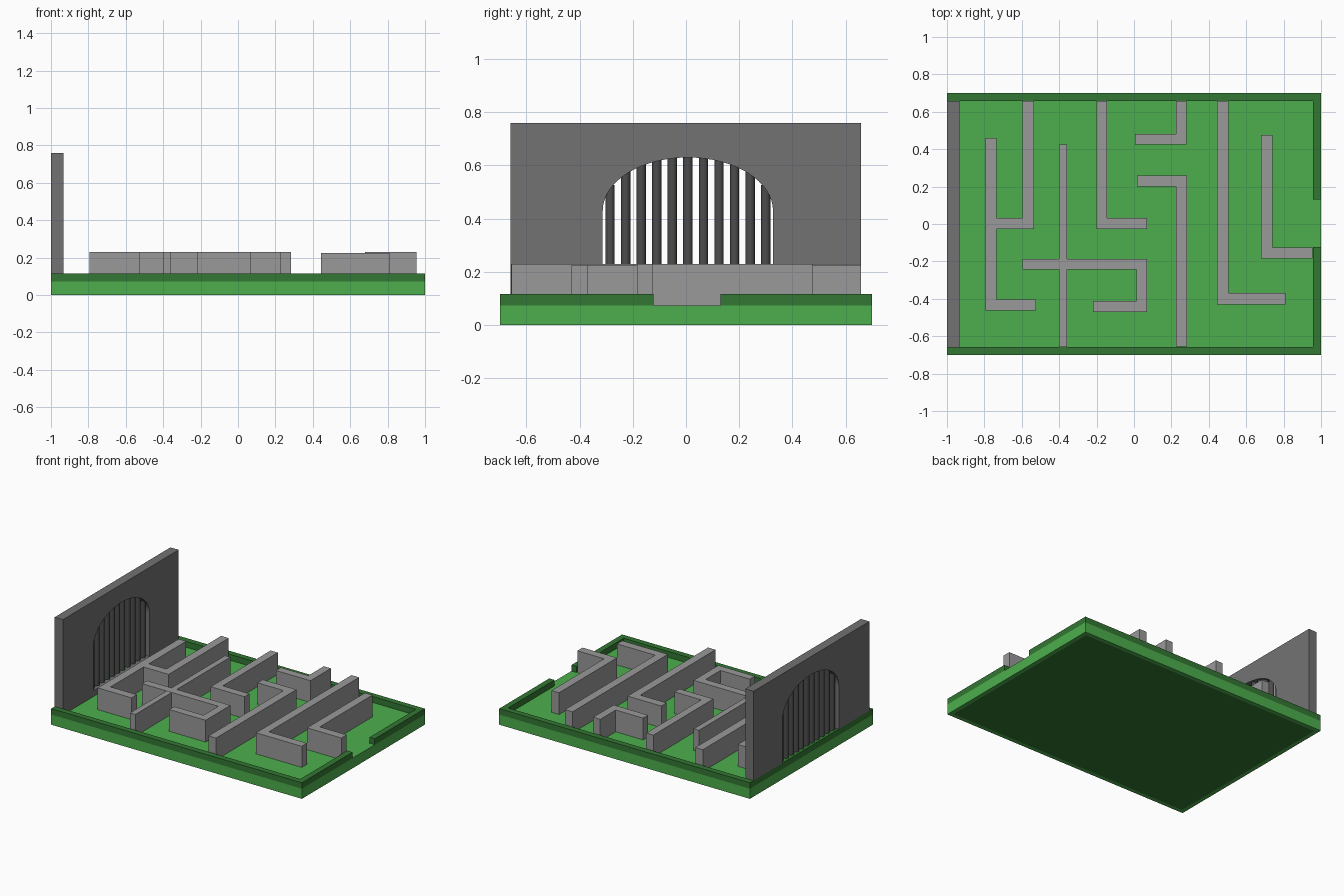
import bpy, bmesh, math
from mathutils import Vector

if "Cube" in bpy.data.objects:
    bpy.data.objects.remove(bpy.data.objects["Cube"])

FLOOR, RIM_TOP, WALL_TOP = 0.073, 0.116, 0.23


def material(name, rgb):
    m = bpy.data.materials.new(name)
    m.diffuse_color = (*rgb, 1)
    m.use_nodes = True
    m.node_tree.nodes["Principled BSDF"].inputs["Base Color"].default_value = m.diffuse_color
    return m


GREEN = material("grass green", (0.074, 0.429, 0.074))
DARK_GREEN = material("dark green", (0.033, 0.184, 0.033))
STONE = material("light stone", (0.319, 0.319, 0.319))
GATE = material("gate grey", (0.171, 0.171, 0.171))
IRON = material("dark iron", (0.073, 0.073, 0.073))


def prism(name, outline, offset, mat):
    """Extrude a closed 3D outline along an offset vector."""
    bm = bmesh.new()
    face = bm.faces.new([bm.verts.new(p) for p in outline])
    ext = bmesh.ops.extrude_face_region(bm, geom=[face])
    verts = [g for g in ext["geom"] if isinstance(g, bmesh.types.BMVert)]
    bmesh.ops.translate(bm, verts=verts, vec=offset)
    bmesh.ops.recalc_face_normals(bm, faces=bm.faces)
    mesh = bpy.data.meshes.new(name)
    bm.to_mesh(mesh)
    bm.free()
    mesh.materials.append(mat)
    obj = bpy.data.objects.new(name, mesh)
    bpy.context.collection.objects.link(obj)
    return obj


def box(name, x0, x1, y0, y1, z0, z1, mat):
    pts = [(x0, y0, z0), (x1, y0, z0), (x1, y1, z0), (x0, y1, z0)]
    return prism(name, pts, (0, 0, z1 - z0), mat)


def path_wall(name, path, width, z0, z1, mat):
    """Wall of constant width along an axis-aligned centre line."""
    pts = [Vector(p) for p in path]
    dirs = [(b - a).normalized() for a, b in zip(pts, pts[1:])]
    normals = [Vector((-d.y, d.x)) for d in dirs]
    left, right = [], []
    for i, p in enumerate(pts):
        if i == 0:
            n = normals[0]
        elif i == len(pts) - 1:
            n = normals[-1]
        else:
            n = normals[i - 1] + normals[i]
        left.append(p + n * width / 2)
        right.append(p - n * width / 2)
    outline = [(p.x, p.y, z0) for p in left + right[::-1]]
    return prism(name, outline, (0, 0, z1 - z0), mat)


# Base slab, with a darker panel set into the underside
base = box("base", -1, 1, -0.7, 0.7, 0, FLOOR, GREEN)
base.data.materials.append(DARK_GREEN)
bm = bmesh.new()
bm.from_mesh(base.data)
bottom = [f for f in bm.faces if f.normal.z < -0.9]
bmesh.ops.inset_region(bm, faces=bottom, thickness=0.042)
for f in bottom:
    f.material_index = 1
bm.to_mesh(base.data)
bm.free()

# Raised rim with an entrance gap on the right
path_wall("rim", [(0.979, 0.13), (0.979, 0.679), (-0.979, 0.679),
                  (-0.979, -0.679), (0.979, -0.679), (0.979, -0.122)],
          0.042, FLOOR, RIM_TOP, DARK_GREEN)

# Maze walls: centre line, width, top
maze = [
    ([(-0.765, 0.46), (-0.765, -0.433), (-0.525, -0.433)], 0.06, WALL_TOP),
    ([(-0.565, 0.658), (-0.565, 0.003), (-0.735, 0.003)], 0.06, WALL_TOP),
    ([(-0.38, 0.425), (-0.38, -0.658)], 0.042, WALL_TOP - 0.001),
    ([(-0.595, -0.215), (0.042, -0.215), (0.042, -0.441), (-0.22, -0.441)], 0.057, WALL_TOP),
    ([(-0.172, 0.658), (-0.172, 0.003), (0.07, 0.003)], 0.057, WALL_TOP),
    ([(0.252, 0.658), (0.252, 0.453), (0.005, 0.453)], 0.057, WALL_TOP),
    ([(0.015, 0.23), (0.254, 0.23), (0.254, -0.656)], 0.06, WALL_TOP),
    ([(0.475, 0.658), (0.475, -0.4), (0.81, -0.4)], 0.06, 0.225),
    ([(0.71, 0.475), (0.71, -0.155), (0.955, -0.155)], 0.06, WALL_TOP),
]
for i, (path, width, top) in enumerate(maze, 1):
    path_wall(f"maze_wall_{i}", path, width, FLOOR, top, STONE)

# Gate wall with an arched opening, and its footing inside the rim
CY, HALF, SPRING, RISE = 0.007, 0.32, 0.43, 0.2
X0, X1 = -1, -0.934
outline = [(X0, -0.66, RIM_TOP), (X0, -0.66, 0.76), (X0, 0.658, 0.76),
           (X0, 0.658, RIM_TOP), (X0, CY + HALF, RIM_TOP)]
for i in range(33):
    a = math.pi * i / 32
    outline.append((X0, CY + HALF * math.cos(a), SPRING + RISE * math.sin(a)))
outline.append((X0, CY - HALF, RIM_TOP))
prism("gate_wall", outline, (X1 - X0, 0, 0), GATE)
box("gate_footing", -0.958, X1, -0.658, 0.658, FLOOR, RIM_TOP, GATE)

# Round bars reaching up to the arch
for i in range(11):
    dy = (i - 5) * 0.0585
    top = SPRING + RISE * math.sqrt(1 - (dy / HALF) ** 2) + 0.015
    bpy.ops.mesh.primitive_cylinder_add(
        vertices=24, radius=0.0175, depth=top - RIM_TOP,
        location=(-0.967, CY + dy, (top + RIM_TOP) / 2))
    bar = bpy.context.object
    bar.name = f"gate_bar_{i + 1}"
    bar.data.materials.append(IRON)
    bpy.ops.object.shade_smooth_by_angle()
